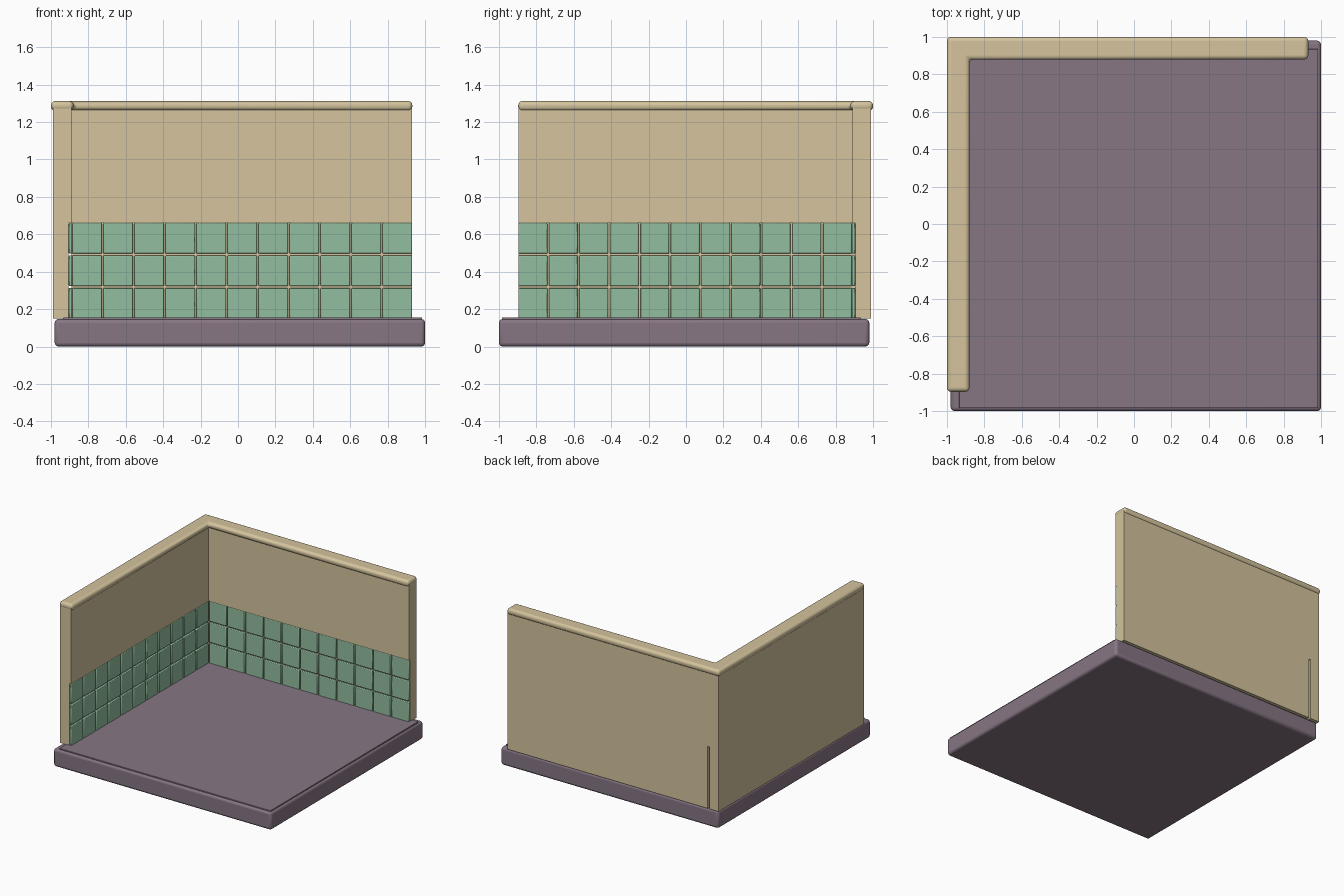
import bpy, bmesh
from mathutils import Vector, Matrix

if "Cube" in bpy.data.objects:
    bpy.data.objects.remove(bpy.data.objects["Cube"])


def material(name, rgb):
    m = bpy.data.materials.new(name)
    m.diffuse_color = (*rgb, 1)
    m.use_nodes = True
    m.node_tree.nodes["Principled BSDF"].inputs["Base Color"].default_value = m.diffuse_color
    return m


PLASTER = material("plaster", (0.66, 0.55, 0.34))
TILE = material("green_tile", (0.29, 0.52, 0.35))
FLOOR = material("purple_floor", (0.24, 0.18, 0.23))


def finish(bm, name, mat, bevel=0, segments=3):
    bmesh.ops.recalc_face_normals(bm, faces=bm.faces[:])
    me = bpy.data.meshes.new(name)
    bm.to_mesh(me)
    bm.free()
    ob = bpy.data.objects.new(name, me)
    bpy.context.collection.objects.link(ob)
    me.materials.append(mat)
    if bevel:
        mod = ob.modifiers.new("rounding", 'BEVEL')
        mod.width, mod.segments = bevel, segments
        mod.limit_method = 'ANGLE'
    bpy.context.view_layer.objects.active = ob
    ob.select_set(True)
    bpy.ops.object.shade_smooth_by_angle()
    ob.select_set(False)
    return ob


def add_box(bm, lo, hi):
    lo, hi = Vector(lo), Vector(hi)
    bmesh.ops.create_cube(bm, size=1, matrix=Matrix.Translation((lo + hi) / 2)
                          @ Matrix.Diagonal((*(hi - lo), 1)))


def box(name, lo, hi, mat, bevel=0):
    bm = bmesh.new()
    add_box(bm, lo, hi)
    return finish(bm, name, mat, bevel)


def extrude(name, pts, direction, mat, bevel=0, segments=3):
    bm = bmesh.new()
    face = bm.faces.new([bm.verts.new(p) for p in pts])
    res = bmesh.ops.extrude_face_region(bm, geom=[face])
    verts = [g for g in res["geom"] if isinstance(g, bmesh.types.BMVert)]
    bmesh.ops.translate(bm, verts=verts, vec=direction)
    return finish(bm, name, mat, bevel, segments)


# Floor: thick plinth with a slightly raised inset slab
box("floor_plinth", (-0.98, -1, 0), (1, 0.98, 0.147), FLOOR, 0.02)
box("floor_slab", (-0.935, -0.985, 0.10), (0.985, 0.935, 0.155), FLOOR, 0.004)

# Walls: depth/height profile with a shallow recess for the tiles
OUT, IN, RECESS = 0.99, 0.89, 0.905
BOTTOM, TILE_TOP, TOP = 0.15, 0.66, 1.28
profile = [(OUT, BOTTOM), (RECESS, BOTTOM), (RECESS, TILE_TOP),
           (IN, TILE_TOP), (IN, TOP), (OUT, TOP)]
extrude("left_wall", [(-d, -0.895, z) for d, z in profile], (0, 0.895 + OUT, 0), PLASTER)
extrude("back_wall", [(-IN, d, z) for d, z in profile], (0.93 + IN, 0, 0), PLASTER)

# Rounded L-shaped coping along both walls
cap = [(-1, 1), (-1, -0.897), (-0.88, -0.897), (-0.88, 0.88), (0.932, 0.88), (0.932, 1)]
extrude("wall_coping", [(x, y, 1.26) for x, y in cap], (0, 0, 0.052), PLASTER, 0.022, 5)


# Tile wainscot: 11 x 3 pillowed tiles on each wall
def tiles(name, start, end, place, cols=11, rows=3, gap=0.009):
    bm = bmesh.new()
    w = (end - start + gap) / cols
    h = (TILE_TOP - BOTTOM + gap) / rows
    for i in range(cols):
        for j in range(rows):
            u, z = start + i * w, BOTTOM + j * h
            a = place(u, RECESS, z)
            b = place(u + w - gap, IN - 0.003, z + h - gap)
            add_box(bm, [min(p) for p in zip(a, b)], [max(p) for p in zip(a, b)])
    finish(bm, name, TILE, 0.005, 2)


tiles("left_wall_tiles", -0.895, 0.885, lambda u, d, z: (-d, u, z))
tiles("back_wall_tiles", -0.885, 0.93, lambda u, d, z: (u, d, z))
